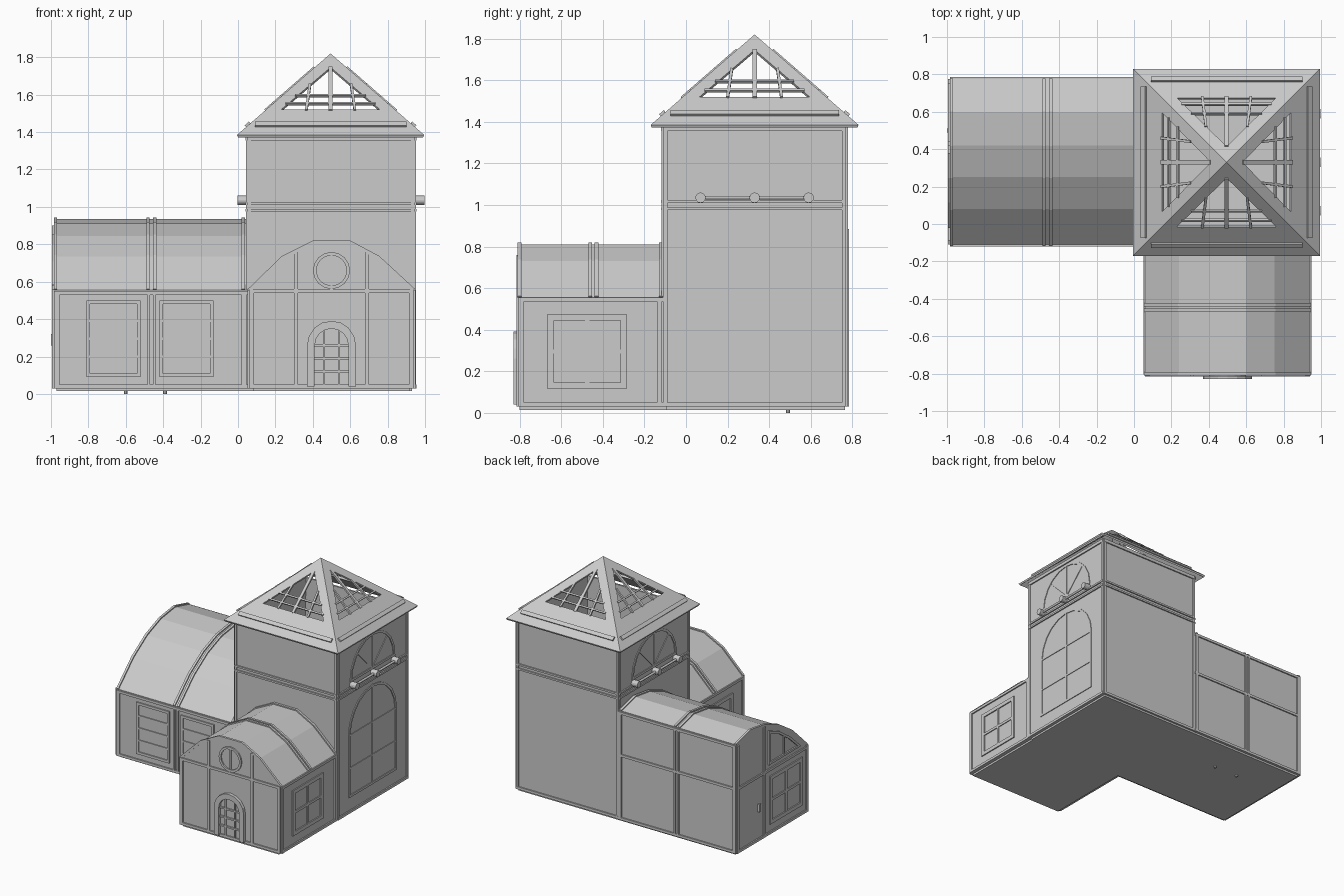
import bpy, bmesh
from math import sin, cos, pi
from mathutils import Vector, Matrix

if "Cube" in bpy.data.objects:
    bpy.data.objects.remove(bpy.data.objects["Cube"])


def mesh(name, verts, faces):
    bm = bmesh.new()
    vs = [bm.verts.new(v) for v in verts]
    for f in faces:
        bm.faces.new([vs[i] for i in f])
    bmesh.ops.recalc_face_normals(bm, faces=bm.faces)
    me = bpy.data.meshes.new(name)
    bm.to_mesh(me)
    bm.free()
    ob = bpy.data.objects.new(name, me)
    bpy.context.collection.objects.link(ob)
    return ob


def place(face, u, z, d):
    """Point at (u, z) on a wall face (axis, position, outward sign), d outwards."""
    axis, pos, s = face
    return (pos + s * d, u, z) if axis == 'x' else (u, pos + s * d, z)


def prism(name, face, pts, d0, d1):
    n = len(pts)
    verts = [place(face, u, z, d) for d in (d0, d1) for u, z in pts]
    sides = [(i, (i + 1) % n, (i + 1) % n + n, i + n) for i in range(n)]
    return mesh(name, verts, [range(n), range(n, 2 * n)] + sides)


def panel(name, face, u0, u1, z0, z1, d=.01):
    return prism(name, face, [(u0, z0), (u1, z0), (u1, z1), (u0, z1)], -.005, d)


def band(name, face, pts, w, d0=-.005, d1=.01, closed=False):
    """Mitred strip following a 2D path on a wall."""
    p = [Vector(q) for q in pts]
    n = len(p)
    verts = []
    for i in range(n):
        a = p[i - 1] if closed or i else p[i]
        b = p[(i + 1) % n] if closed or i < n - 1 else p[i]
        e, f = (p[i] - a), (b - p[i])
        e = (e if e.length else f).normalized()
        f = (f if f.length else e).normalized()
        t = (e + f).normalized()
        o = Vector((-t.y, t.x)) * (w / 2 / max(.4, t.dot(f)))
        for q in (p[i] - o, p[i] + o):
            verts += [place(face, q.x, q.y, d0), place(face, q.x, q.y, d1)]
    faces = []
    for i in range(n if closed else n - 1):
        a, b = 4 * i, 4 * ((i + 1) % n)
        faces += [(a, b, b + 1, a + 1), (a + 2, b + 2, b + 3, a + 3),
                  (a, b, b + 2, a + 2), (a + 1, b + 1, b + 3, a + 3)]
    if not closed:
        faces += [(0, 1, 3, 2), (4 * n - 4, 4 * n - 3, 4 * n - 1, 4 * n - 2)]
    return mesh(name, verts, faces)


def window(name, face, u0, u1, z0, z1, cols, rows, w=.02, d=.009):
    band(name + "_frame", face, [(u0, z0), (u1, z0), (u1, z1), (u0, z1)], w, d1=d, closed=True)
    for i in range(1, cols):
        u = u0 + (u1 - u0) * i / cols
        panel(name + "_mullion", face, u - w / 3, u + w / 3, z0, z1, d * .8)
    for i in range(1, rows):
        z = z0 + (z1 - z0) * i / rows
        panel(name + "_rail", face, u0, u1, z - w / 3, z + w / 3, d * .8)


def arc(cu, cz, r, n, a0=0, a1=pi):
    return [(cu + r * cos(a0 + (a1 - a0) * i / n), cz + r * sin(a0 + (a1 - a0) * i / n)) for i in range(n + 1)]


def box(name, x0, x1, y0, y1, z0, z1):
    return prism(name, ('x', 0, 1), [(y0, z0), (y1, z0), (y1, z1), (y0, z1)], x0, x1)


def bar(name, p, q, w, h, up, mat=Matrix()):
    p, q, up = Vector(p), Vector(q), Vector(up)
    s = (q - p).cross(up).normalized() * w / 2
    u = up.normalized() * h / 2
    c = [mat @ (e + a * s + b * u) for e in (p, q) for a, b in ((-1, -1), (1, -1), (1, 1), (-1, 1))]
    return mesh(name, c, [(0, 1, 2, 3), (4, 5, 6, 7)] + [(i, (i + 1) % 4, (i + 1) % 4 + 4, i + 4) for i in range(4)])


def rod(name, p, q, r, n=12):
    p, q = Vector(p), Vector(q)
    rot = (q - p).to_track_quat('Z', 'Y').to_matrix()
    c = [e + rot @ Vector((r * cos(2 * pi * i / n), r * sin(2 * pi * i / n), 0)) for e in (p, q) for i in range(n)]
    return mesh(name, c, [range(n), range(n, 2 * n)] + [(i, (i + 1) % n, (i + 1) % n + n, i + n) for i in range(n)])


# Floor slabs and foot pegs
box("floor_main", -.97, .93, -.095, .765, .015, .04)
box("floor_front", .08, .92, -.80, -.08, .015, .04)
for x in (-.39, -.6):
    rod("floor_peg", (x, .49, 0), (x, .49, .03), .01, 8)

# Tower shell, open at the top under the roof
T = (.05, .945, -.11, .77)
tower = mesh("tower_walls", [(x, y, z) for z in (.03, 1.385) for x, y in
             ((T[0], T[2]), (T[1], T[2]), (T[1], T[3]), (T[0], T[3]))],
             [(0, 1, 2, 3)] + [(i, (i + 1) % 4, (i + 1) % 4 + 4, i + 4) for i in range(4)])
sol = tower.modifiers.new("thickness", 'SOLIDIFY')
sol.thickness, sol.offset = .02, -1

# Wings as extruded gable profiles
LP = [(-.11, .555), (.08, .735), (.25, .845), (.42, .91), (.60, .935), (.775, .89)]
FP = [(.06, .555), (.24, .73), (.40, .81), (.60, .81), (.75, .73), (.94, .555)]
prism("left_wing", ('x', 0, 1), [(-.11, .03)] + LP + [(.775, .03)], -.985, .055)
prism("front_wing", ('y', 0, 1), [(.06, .03)] + FP + [(.94, .03)], -.805, -.10)

# Roof ribs
for x in (-.985, -.49, -.455, .02):
    band("left_wing_rib", ('x', x, 1), LP, .018, 0, .018)
for y in (-.81, -.47, -.44, -.13):
    band("front_wing_rib", ('y', y, 1), FP, .018, 0, .018)

# Wall faces
FRONT, FL, FR = ('y', -.805, -1), ('x', .06, -1), ('x', .94, 1)
LF, LB, LE = ('y', -.11, -1), ('y', .775, 1), ('x', -.985, -1)
TF, TB, TL, TR = ('y', T[2], -1), ('y', T[3], 1), ('x', T[0], -1), ('x', T[1], 1)

# Front wing timber trims
for a, b in ((.06, .085), (.915, .94)):
    panel("front_corner_trim", FRONT, a, b, .04, .56)
for a, b in ((.06, .36), (.64, .94)):
    panel("front_rail_trim", FRONT, a, b, .54, .56)
for u, z in ((.31, .76), (.69, .76)):
    panel("front_post_trim", FRONT, u - .01, u + .01, .04, z)
panel("front_sill_trim", FRONT, .06, .94, .03, .05)
panel("front_head_trim", FRONT, .36, .64, .54, .56)
band("round_window", FRONT, arc(.5, .66, .09, 16, 0, 2 * pi)[:-1], .018, closed=True)
panel("round_window_bar", FRONT, .494, .506, .575, .745, .008)

# Arched door with stone surround
door = [(.61, .04), (.61, .26)] + arc(.5, .26, .11, 8)[1:-1] + [(.39, .26), (.39, .04)]
band("door_surround", FRONT, door, .04, d1=.024)
for z in (.12, .19, .26):
    panel("door_rail", FRONT, .41, .59, z - .006, z + .006, .012)
for u in (.46, .54):
    panel("door_mullion", FRONT, u - .005, u + .005, .04, .34, .012)

# Front wing side windows and trims
for f in (FL, FR):
    window("side_window", f, -.65, -.30, .13, .46, 2, 2, .03)
    panel("side_rail_trim", f, -.805, -.11, .535, .555)
    panel("side_sill_trim", f, -.805, -.11, .03, .05)
    for a in (-.805, -.14):
        panel("side_corner_trim", f, a, a + .025, .04, .55)

# Left wing trims, front ladder windows and end wall
for f, top in ((LF, .55), (LB, .88)):
    for a, b in ((-.985, -.955), (-.485, -.47), (-.455, -.44), (.02, .045)):
        panel("wing_post_trim", f, a, b, .04, top)
    panel("wing_rail_trim", f, -.985, .05, .53, .55)
    panel("wing_sill_trim", f, -.985, .05, .03, .05)
for a in (-.80, -.41):
    window("ladder_window", LF, a, a + .27, .10, .49, 1, 4)
panel("back_top_trim", LB, -.985, .05, .865, .885)
panel("end_rail_trim", LE, -.11, .775, .53, .55)
panel("end_sill_trim", LE, -.11, .775, .03, .05)
for a, top in ((-.11, .56), (.42, .90), (.75, .88)):
    panel("end_post_trim", LE, a, a + .025, .04, top)
window("end_window", LE, -.03, .35, .12, .47, 2, 2, .03)
fan = [(.0, .59), (.12, .70), (.25, .79), (.37, .84), (.37, .59)]
band("end_fan_window", LE, fan, .018, closed=True)
panel("end_fan_bar", LE, .18, .195, .59, .74, .008)
panel("door_handle", LE, .49, .51, .26, .32, .014)

# Tower trims
for f, lo, hi in ((TF, T[0], T[1]), (TB, T[0], T[1]), (TL, T[2], T[3]), (TR, T[2], T[3])):
    for z in (.975, 1.01):
        panel("tower_band_trim", f, lo, hi, z, z + .014)
    panel("tower_head_trim", f, lo, hi, 1.355, 1.38)
    for a in (lo, hi - .02):
        base = .04 if f in (TB, TR) else .56
        panel("tower_corner_trim", f, a, a + .02, base, 1.375, .008)
panel("tower_sill_trim", TB, T[0], T[1], .03, .05)
panel("tower_sill_trim", TR, T[2], T[3], .03, .05)

# Tall arched window, upper fan windows and support rods
tall = [(.62, .16), (.62, .64)] + arc(.33, .64, .29, 10)[1:-1] + [(.04, .64), (.04, .16)]
band("tall_arch_window", TR, tall, .018, d1=.006, closed=True)
panel("tall_window_mullion", TR, .323, .337, .16, .93, .005)
for z in (.38, .64):
    panel("tall_window_rail", TR, .04, .62, z - .006, z + .006, .005)
for f in (TL, TR):
    half = arc(.33, 1.07, .27, 10)
    band("upper_fan_window", f, half, .018, d1=.006, closed=True)
    for k in (1, 2, 3):
        a = pi * k / 4
        band("upper_fan_spoke", f, [(.33, 1.07), (.33 + .26 * cos(a), 1.07 + .26 * sin(a))], .012, d1=.005)
    rod("support_rod", place(f, .05, 1.035, .025), place(f, .61, 1.035, .025), .009)
    for y in (.07, .33, .59):
        rod("support_peg", place(f, y, 1.035, -.01), place(f, y, 1.035, .053), .025)

# Pyramid roof with a triangular glazed opening on each side
C = Vector((.495, .33, 0))
slope = lambda u, d: (u, -d, 1.82 - .87 * d)
nrm = (0, -.87, 1)
verts, faces = [], []
for k in range(4):
    m = Matrix.Translation(C) @ Matrix.Rotation(k * pi / 2, 4, 'Z')
    o = len(verts)
    verts += [m @ Vector(slope(*q)) for q in ((0, 0), (-.5, .5), (.5, .5), (0, .085), (-.265, .345), (.265, .345))]
    faces += [(o, o + 1, o + 4, o + 3), (o + 1, o + 2, o + 5, o + 4), (o + 2, o, o + 3, o + 5)]
    # Glazing bars and eave strip
    lines = [((0, .085), (0, .35), .022), ((-.11, .19), (-.13, .35), .014), ((.11, .19), (.13, .35), .014),
             ((-.24, .31), (.24, .31), .012), ((-.19, .26), (.19, .26), .012)]
    for p, q, w in lines:
        bar("roof_glazing_bar", slope(*p), slope(*q), w, .014, nrm, m)
    bar("roof_eave_strip", slope(-.405, .44), slope(.405, .44), .03, .024, nrm, m)
roof = mesh("roof_shell", verts, faces)
bm = bmesh.new()
bm.from_mesh(roof.data)
bmesh.ops.remove_doubles(bm, verts=bm.verts, dist=.0005)
bmesh.ops.recalc_face_normals(bm, faces=bm.faces)
if sum(f.normal.z for f in bm.faces) < 0:
    bmesh.ops.reverse_faces(bm, faces=bm.faces)
bm.to_mesh(roof.data)
bm.free()
s = roof.modifiers.new("thickness", 'SOLIDIFY')
s.thickness, s.offset = .015, -1
